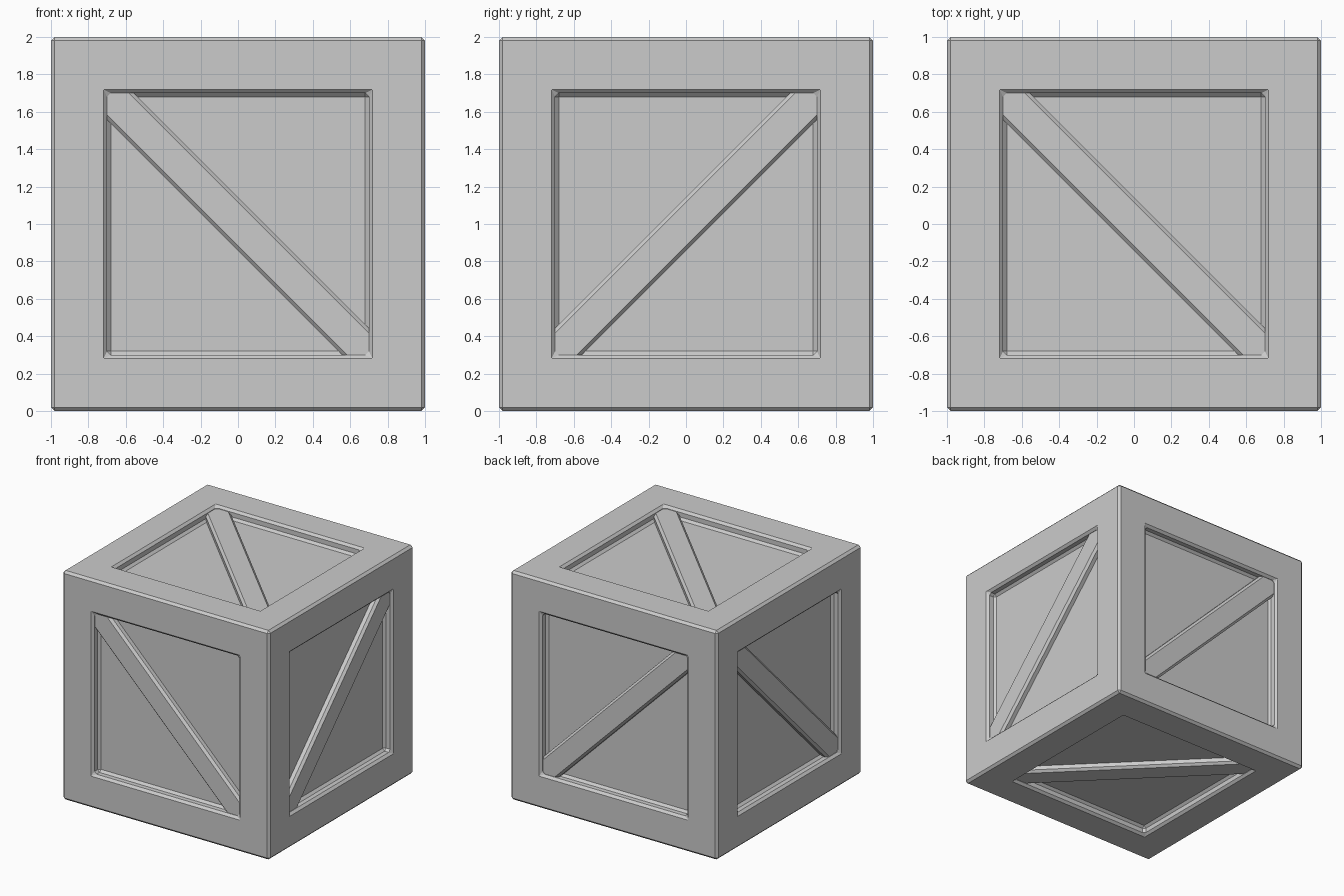
import bpy, bmesh
from mathutils import Matrix, Vector

if "Cube" in bpy.data.objects:
    bpy.data.objects.remove(bpy.data.objects["Cube"])

CENTRE = Vector((0, 0, 1))
DEPTH = 0.08       # panel recess
BRACE_TOP = 0.024  # brace face sits this far below the frame face


def make_object(name, bm):
    mesh = bpy.data.meshes.new(name)
    bm.to_mesh(mesh)
    bm.free()
    obj = bpy.data.objects.new(name, mesh)
    bpy.context.collection.objects.link(obj)
    bevel = obj.modifiers.new("chamfer", 'BEVEL')
    bevel.width = 0.02
    bevel.segments = 1
    bevel.limit_method = 'ANGLE'
    return obj


# crate body: cube with a sunken square panel on every side
bm = bmesh.new()
bmesh.ops.create_cube(bm, size=2, matrix=Matrix.Translation(CENTRE))
panels = bm.faces[:]
bmesh.ops.inset_individual(bm, faces=panels, thickness=0.3, use_even_offset=True)
bmesh.ops.inset_individual(bm, faces=panels, thickness=0, depth=-DEPTH)
make_object("crate_body", bm)


# diagonal braces: opposite sides share the same diagonal
def brace(name, normal, along):
    n, d = Vector(normal), Vector(along).normalized()
    turn = Matrix((d, n.cross(d), n)).transposed().to_4x4()
    height = 0.08
    place = Matrix.Translation(CENTRE + n * (1 - BRACE_TOP - height / 2))
    bm = bmesh.new()
    bmesh.ops.create_cube(bm, size=1, matrix=place @ turn @ Matrix.Diagonal((2.0, 0.204, height, 1)))
    make_object(name, bm)


for name, normal, along in (
        ("front_brace", (0, -1, 0), (1, 0, -1)), ("back_brace", (0, 1, 0), (1, 0, -1)),
        ("right_brace", (1, 0, 0), (0, 1, 1)), ("left_brace", (-1, 0, 0), (0, 1, 1)),
        ("top_brace", (0, 0, 1), (1, -1, 0)), ("bottom_brace", (0, 0, -1), (1, -1, 0))):
    brace(name, normal, along)
